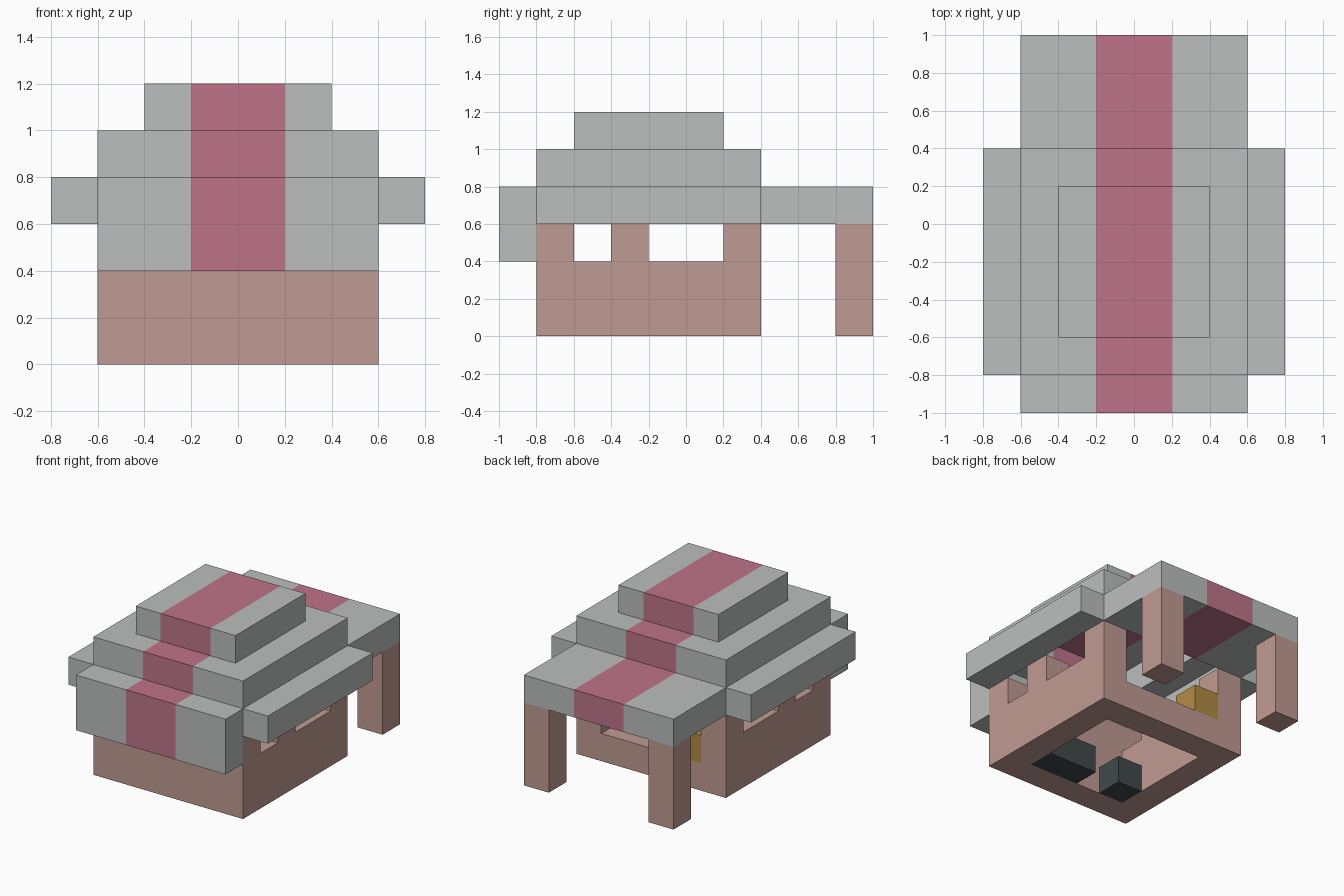
import bpy
import bmesh
from mathutils import Vector

U = 0.2  # one building block

cube = bpy.data.objects.get("Cube")
if cube:
    bpy.data.objects.remove(cube, do_unlink=True)


def material(name, rgb):
    linear = [((c / 255 + 0.055) / 1.055) ** 2.4 for c in rgb] + [1.0]
    mat = bpy.data.materials.new(name)
    mat.use_nodes = True
    mat.diffuse_color = linear
    mat.node_tree.nodes["Principled BSDF"].inputs["Base Color"].default_value = linear
    return mat


CLAY = material("clay_wall", (192, 155, 147))
GREY = material("grey_roof", (187, 191, 190))
ROSE = material("rose_stripe", (191, 116, 139))
GOLD = material("gold", (180, 140, 68))
DARK = material("charcoal", (64, 73, 74))


def build(name, boxes, mats, stripe=False):
    """Join boxes, each given as x, y and z ranges in block units."""
    bm = bmesh.new()
    for ranges in boxes:
        lo = Vector([r[0] for r in ranges]) * U
        hi = Vector([r[1] for r in ranges]) * U
        for v in bmesh.ops.create_cube(bm, size=1)["verts"]:
            v.co = (lo + hi) / 2 + v.co * (hi - lo)
    if stripe:
        # Cut the faces along both stripe edges and colour the middle band
        for x in (-U, U):
            bmesh.ops.bisect_plane(bm, geom=bm.verts[:] + bm.edges[:] + bm.faces[:],
                                   plane_co=(x, 0, 0), plane_no=(1, 0, 0))
        for f in bm.faces:
            f.material_index = int(abs(f.calc_center_median().x) < U * 0.95)
    bmesh.ops.recalc_face_normals(bm, faces=bm.faces)
    mesh = bpy.data.meshes.new(name)
    bm.to_mesh(mesh)
    bm.free()
    for m in mats:
        mesh.materials.append(m)
    obj = bpy.data.objects.new(name, mesh)
    bpy.context.collection.objects.link(obj)
    return obj


def mirrored(x_range):
    return [x_range, (-x_range[1], -x_range[0])]


# Walls: open floor, windows between the side pillars, wide opening at the back
build("front_wall", [((-3, 3), (-4, -3), (0, 3))], [CLAY])
build("back_wall", [((-2, 2), (1, 2), (0, 1))], [CLAY])
for side, xs in zip(("left", "right"), mirrored((2, 3))):
    build(side + "_wall", [(xs, (-3, 1), (0, 2)),
                           (xs, (-2, -1), (2, 3)),
                           (xs, (1, 2), (0, 3))], [CLAY])
    build(side + "_porch_post", [(xs, (4, 5), (0, 3))], [CLAY])

# Stepped hollow roof with a stripe down the middle
for side, xs in zip(("left", "right"), mirrored((3, 4))):
    build(side + "_eave", [(xs, (-4, 2), (3, 4))], [GREY])
roof = [GREY, ROSE]
build("front_awning", [((-3, 3), (-5, -4), (2, 4))], roof, True)
build("porch_roof", [((-3, 3), (2, 5), (3, 4))], roof, True)
build("middle_roof", [((-3, 3), ys, (4, 5)) for ys in ((-4, -3), (1, 2))]
      + [(xs, (-3, 1), (4, 5)) for xs in mirrored((2, 3))], roof, True)
build("top_roof", [((-2, 2), (-3, 1), (5, 6))], roof, True)

# Furniture
build("long_stove", [((0, 2), (-3, -2), (0, 1))], [DARK])
build("small_stove", [((-2, -1), (-3, -2), (0, 1))], [DARK])
build("counter_box", [((-2, -1), (1, 2), (1, 2))], [GOLD])
